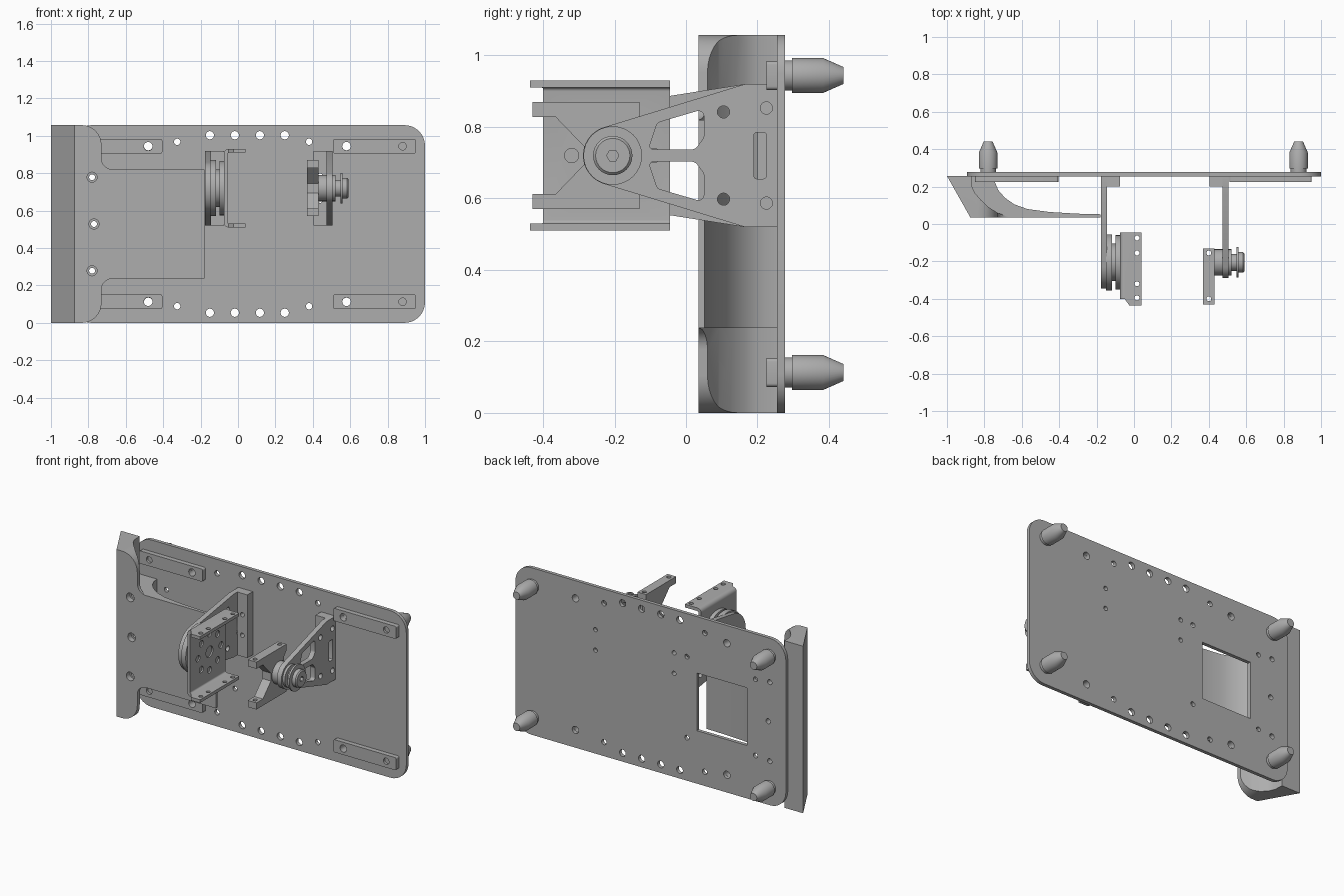
import bpy, bmesh, math
from mathutils import Vector

old = bpy.data.objects.get("Cube")
if old:
    bpy.data.objects.remove(old)

grey = bpy.data.materials.new("machined grey")
grey.use_nodes = True
grey.diffuse_color = (0.42, 0.42, 0.42, 1)
grey.node_tree.nodes["Principled BSDF"].inputs["Base Color"].default_value = grey.diffuse_color
parts = []
MID, ARM_Z, ARM_Y = 0.5285, 0.72, -0.205


def place(axis, a, b, t):
    return {"X": (t, a, b), "Y": (a, t, b), "Z": (a, b, t)}[axis]


def finish(name, bm):
    bmesh.ops.recalc_face_normals(bm, faces=bm.faces)
    mesh = bpy.data.meshes.new(name)
    bm.to_mesh(mesh)
    bm.free()
    mesh.materials.append(grey)
    ob = bpy.data.objects.new(name, mesh)
    bpy.context.collection.objects.link(ob)
    parts.append(ob)
    return ob


def prisms(name, outlines, axis):
    """Extrude several (points, low, high) outlines into one object."""
    bm = bmesh.new()
    for pts, lo, hi in outlines:
        face = bm.faces.new([bm.verts.new(place(axis, a, b, lo)) for a, b in pts])
        out = bmesh.ops.extrude_face_region(bm, geom=[face])
        moved = [g for g in out["geom"] if isinstance(g, bmesh.types.BMVert)]
        bmesh.ops.translate(bm, verts=moved, vec=place(axis, 0, 0, hi - lo))
    return finish(name, bm)


def prism(name, pts, axis, lo, hi):
    return prisms(name, [(pts, lo, hi)], axis)


def lathe(name, axis, centre, profile, n=32):
    """Stack rings of (position, radius) along an axis."""
    bm = bmesh.new()
    rings = [[bm.verts.new(place(axis, a, b, t)) for a, b in circle(centre, r, n)] for t, r in profile]
    for p, q in zip(rings, rings[1:]):
        for i in range(n):
            bm.faces.new((p[i], p[(i + 1) % n], q[(i + 1) % n], q[i]))
    bm.faces.new(rings[0])
    bm.faces.new(rings[-1])
    return finish(name, bm)


def circle(c, r, n=20):
    return [(c[0] + r * math.cos(math.tau * i / n), c[1] + r * math.sin(math.tau * i / n)) for i in range(n)]


def box(a0, a1, b0, b1):
    return [(a0, b0), (a1, b0), (a1, b1), (a0, b1)]


def rounded(pts, radii, n=8):
    """Round the corners of an outline; radii is one number or one per corner."""
    out = []
    for i, p in enumerate(pts):
        r = radii[i] if isinstance(radii, (list, tuple)) else radii
        p = Vector(p)
        u = (Vector(pts[i - 1]) - p).normalized()
        v = (Vector(pts[(i + 1) % len(pts)]) - p).normalized()
        if r == 0:
            out.append(tuple(p))
            continue
        d = r / math.tan(u.angle(v) / 2)
        s, e = p + u * d, p + v * d
        c = p + (u + v).normalized() * (r / math.sin(u.angle(v) / 2))
        turn = (s - c).angle(e - c)
        for k in range(n + 1):
            f = k / n
            w = ((s - c) * math.sin((1 - f) * turn) + (e - c) * math.sin(f * turn)) / math.sin(turn)
            out.append(tuple(c + w))
    return out


def cut(ob, cutter, mode="DIFFERENCE"):
    mod = ob.modifiers.new("cut", "BOOLEAN")
    mod.operation, mod.object, mod.solver = mode, cutter, "EXACT"
    mesh = bpy.data.meshes.new_from_object(ob.evaluated_get(bpy.context.evaluated_depsgraph_get()))
    ob.modifiers.clear()
    ob.data = mesh
    parts.remove(cutter)
    bpy.data.objects.remove(cutter)


def drill(ob, axis, holes, lo, hi):
    """Cut round holes given as (a, b, radius)."""
    cut(ob, prisms("cutter", [(circle((a, b), r), lo, hi) for a, b, r in holes], axis))


def flip(pts, about):
    return [(a, 2 * about - b) for a, b in pts]


# Back plate with rounded corners, window and hole rows
plate = prism("back_plate", rounded(box(-0.893, 1, 0, 1.057), 0.11), "Y", 0.255, 0.277)
holes = [(x, 1.003, 0.022) for x in (-0.15, -0.017, 0.117, 0.25)]
holes += [(x, 0.968, 0.017) for x in (-0.325, 0.38)]
holes += [(x, 0.945, 0.023) for x in (-0.48, 0.58)]
holes += [(-0.2, 0.785, 0.015), (-0.68, 0.77, 0.015)]
holes += flip_holes if (flip_holes := [(a, 2 * MID - b, r) for a, b, r in holes]) else []
blade_holes = [(-0.78, MID + 0.25, 0.016), (-0.77, MID, 0.016), (-0.78, MID - 0.25, 0.016)]
holes += blade_holes
holes += [(x, z, 0.014) for x in (0.44, -0.11) for z in (0.655, 0.785)]
drill(plate, "Y", holes, 0.2, 0.3)
cut(plate, prism("cutter", box(-0.62, -0.27, 0.335, 0.7), "Y", 0.2, 0.3))

# Mounting pads and locating pins
for side, x0, x1, bolt, pin in (("left", 0.51, 0.95, 0.58, 0.88), ("right", -0.85, -0.405, -0.48, -0.78)):
    for level, z in (("upper", 0.944), ("lower", 0.113)):
        pad = prism(f"{level}_{side}_pad", rounded(box(x0, x1, z - 0.04, z + 0.04), 0.01, 4), "Y", 0.225, 0.255)
        drill(pad, "Y", [(bolt, z, 0.023)], 0.2, 0.3)
        drill(pad, "Y", [(pin, z, 0.02)], 0.2, 0.24)
        lathe(f"{level}_{side}_pin", "Y", (pin, z),
              [(0.27, 0.042), (0.297, 0.042), (0.297, 0.049), (0.383, 0.049), (0.44, 0.024)])

# Curved side guard: middle tongue and two rounded ends
tongue = [(-1, 0.257), (-0.875, 0.035), (-0.18, 0.035), (-0.18, 0.052), (-0.3, 0.055), (-0.45, 0.064),
          (-0.57, 0.08), (-0.64, 0.105), (-0.69, 0.14), (-0.725, 0.18), (-0.742, 0.22), (-0.745, 0.257)]
guard = prism("guard_tongue", tongue, "Z", 2 * MID - 0.82, 0.82)
drill(guard, "Y", blade_holes, 0, 0.3)
drill(guard, "Y", [(x, z, 0.027) for x, z, r in blade_holes], 0, 0.07)
end_section = [(-1, 0.257), (-0.875, 0.035), (-0.665, 0.035), (-0.73, 0.06), (-0.78, 0.092),
               (-0.82, 0.13), (-0.85, 0.165), (-0.866, 0.2), (-0.87, 0.257)]
end_outline = rounded([(-1.1, 1.057), (-0.73, 1.057), (-0.73, 0.82), (-1.1, 0.82)], [0, 0.105, 0, 0])
fillet = [(-0.74, 0.82)] + [(-0.67 - 0.06 * math.sin(t * math.pi / 16), 0.88 - 0.06 * math.cos(t * math.pi / 16))
                            for t in range(9)]
end_outline = end_outline[:-2] + fillet[:0:-1] + end_outline[-1:]
for name, lo, hi, outline in (("upper", 0.82, 1.057, end_outline),
                              ("lower", 0, 2 * MID - 0.82, flip(end_outline, MID))):
    end = prism(f"guard_{name}_end", end_section, "Z", lo, hi)
    cut(end, prism("cutter", outline, "Y", -0.1, 0.4), "INTERSECT")


# Bracket arms: plate tapering to a round eye, with windows and a flange
def bracket(name, x0, x1, f0, f1, r):
    dy, dz = 0.165 - ARM_Y, 0.2
    start = math.atan2(dz, dy) + math.acos(r / math.hypot(dy, dz))
    arc = [start + (math.tau - 2 * start) * i / 24 for i in range(25)]
    pts = [(0.255, ARM_Z - 0.2), (0.255, ARM_Z + 0.2), (0.165, ARM_Z + 0.2)]
    pts += [(ARM_Y + r * math.cos(t), ARM_Z + r * math.sin(t)) for t in arc] + [(0.165, ARM_Z - 0.2)]
    arm = prism(f"{name}_arm", pts, "X", x0, x1)
    window = rounded([(-0.105, 0.737), (-0.08, 0.812), (0.05, 0.85), (0.05, 0.77), (0.025, 0.737)],
                     [0.01, 0.015, 0.015, 0.02, 0.02], 4)
    slot = rounded(box(0.19, 0.225, 0.655, 0.785), 0.008, 3)
    cut(arm, prisms("cutter", [(p, x0 - 0.1, x1 + 0.1) for p in (window, flip(window, ARM_Z), slot)], "X"))
    drill(arm, "X", [(y, ARM_Z + s * h, 0.017) for s in (-1, 1) for y, h in ((0.105, 0.122), (0.225, 0.133))],
          x0 - 0.1, x1 + 0.1)
    flange = prism(f"{name}_flange", box(f0, f1, ARM_Z - 0.2, ARM_Z + 0.2), "Y", 0.2, 0.255)
    mid = (f0 + f1) / 2
    drill(flange, "Y", [(mid, z, 0.014) for z in (0.655, 0.785)], 0.1, 0.3)


bracket("right_bracket", -0.177, -0.145, -0.145, -0.075, 0.14)
bracket("left_bracket", 0.473, 0.505, 0.403, 0.473, 0.083)

# Turntable discs beside the right arm
axle = (ARM_Y, ARM_Z)
lathe("turntable", "X", axle, [(-0.15, 0.15), (-0.118, 0.15), (-0.118, 0.1), (-0.1, 0.1),
                               (-0.1, 0.145), (-0.074, 0.145)], 48)

# Channel bracket with bolt circle
outer, inner = [0, 0.025, 0.025, 0], [0, 0.01, 0.01, 0]
shell = rounded([(0.04, 0.93), (-0.075, 0.93), (-0.075, 0.51), (0.04, 0.51)], outer, 5)
shell += rounded([(0.04, 0.53), (-0.056, 0.53), (-0.056, 0.91), (0.04, 0.91)], inner, 5)
channel = prism("channel_bracket", shell, "Y", -0.437, -0.045)
cut(channel, prism("cutter", [(-0.1, -0.4), (-0.05, -0.4), (-0.015, -0.45), (-0.1, -0.45)], "Z", 0.4, 1))
drill(channel, "Z", [(0.016, y, 0.013) for y in (-0.075, -0.155, -0.32, -0.395)], 0.4, 1)
drill(channel, "X", [(y, z, 0.02) for y, z in circle(axle, 0.115, 8)] + [(ARM_Y, ARM_Z, 0.035)], -0.065, 0)

# Forked bracket on the left side
half = [(-0.285, 0.745), (-0.365, 0.828), (-0.43, 0.828), (-0.43, 0.87), (-0.13, 0.87), (-0.13, 0.83), (-0.155, 0.8)]
fork = prism("fork_bracket", half + flip(half, ARM_Z)[::-1], "X", 0.37, 0.43)
drill(fork, "Z", [(0.4, y, 0.013) for y in (-0.155, -0.4)], 0.4, 1)

# Bearing stack through the left arm, with a hex socket
hub = lathe("bearing_hub", "X", axle,
            [(0.425, 0.07), (0.472, 0.07), (0.472, 0.05), (0.505, 0.05), (0.505, 0.07), (0.52, 0.07),
             (0.52, 0.045), (0.548, 0.045), (0.548, 0.082), (0.56, 0.082), (0.56, 0.055), (0.583, 0.055), (0.59, 0.048)])
cut(hub, prism("cutter", circle(axle, 0.017, 6), "X", 0.57, 0.65))

# Smooth the round surfaces, keep edges sharp
bpy.ops.object.select_all(action="DESELECT")
for ob in parts:
    ob.select_set(True)
bpy.context.view_layer.objects.active = parts[0]
bpy.ops.object.shade_smooth_by_angle(angle=math.radians(30))
